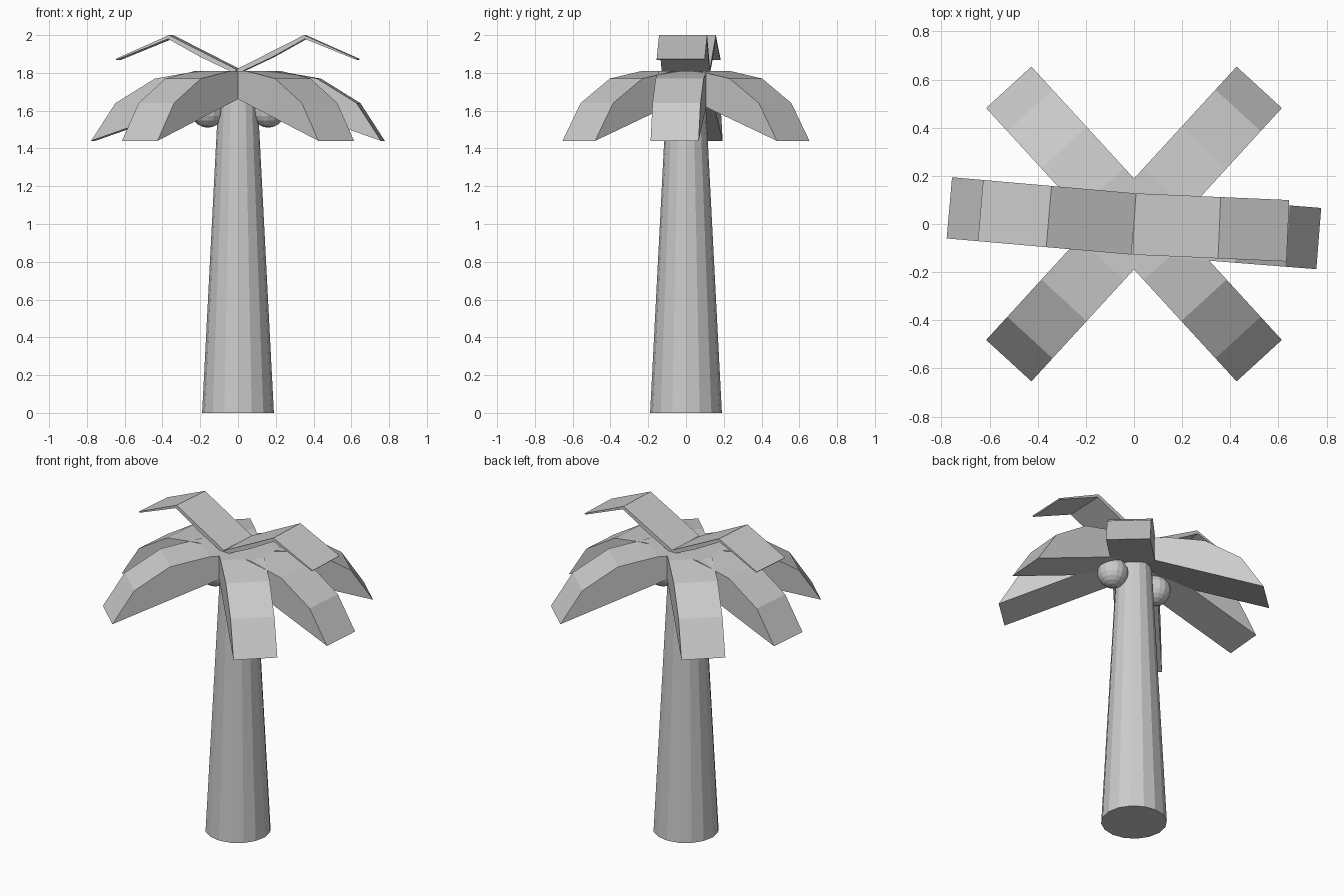
import bpy, bmesh
from math import radians
from mathutils import Matrix

if "Cube" in bpy.data.objects:
    bpy.data.objects.remove(bpy.data.objects["Cube"])


def add_object(name, bm):
    bmesh.ops.recalc_face_normals(bm, faces=bm.faces[:])
    mesh = bpy.data.meshes.new(name)
    bm.to_mesh(mesh)
    bm.free()
    obj = bpy.data.objects.new(name, mesh)
    bpy.context.collection.objects.link(obj)
    return obj


def frond(name, profile, angle, width=0.255):
    """Extrude a (radius, height) side profile across the width, then turn it about z."""
    bm = bmesh.new()
    face = bm.faces.new([bm.verts.new((r, -width / 2, z)) for r, z in profile])
    out = bmesh.ops.extrude_face_region(bm, geom=[face])
    verts = [v for v in out["geom"] if isinstance(v, bmesh.types.BMVert)]
    bmesh.ops.translate(bm, verts=verts, vec=(0, width, 0))
    bm.transform(Matrix.Rotation(radians(angle), 4, 'Z'))
    return add_object(name, bm)


# Tapered trunk
bm = bmesh.new()
bmesh.ops.create_cone(bm, cap_ends=True, segments=16, radius1=0.19, radius2=0.10,
                      depth=1.74, matrix=Matrix.Translation((0, 0, 0.87)))
add_object("trunk", bm)

# Six drooping fronds with an arched top and straight underside
droop = [(0, 1.81), (0.20, 1.81), (0.43, 1.77), (0.64, 1.64), (0.77, 1.44), (0, 1.71)]
for i, a in enumerate((-4.5, 47.5, 132.5, 175, 227.5, 312.5)):
    frond(f"lower_frond_{i + 1}", droop, a)

# Two raised fronds on top, bent down at the tips
raised = [(0, 1.82), (0.355, 2.0), (0.64, 1.874), (0.635, 1.868),
          (0.36, 1.98), (0.19, 1.885), (0, 1.795)]
for i, a in enumerate((-2.5, 175)):
    frond(f"upper_frond_{i + 1}", raised, a)

# Coconuts under the crown
for side, x in (("left", -0.16), ("right", 0.16)):
    bm = bmesh.new()
    bmesh.ops.create_uvsphere(bm, u_segments=16, v_segments=10, radius=0.09,
                              matrix=Matrix.Translation((x, 0, 1.6)))
    add_object(f"coconut_{side}", bm)
